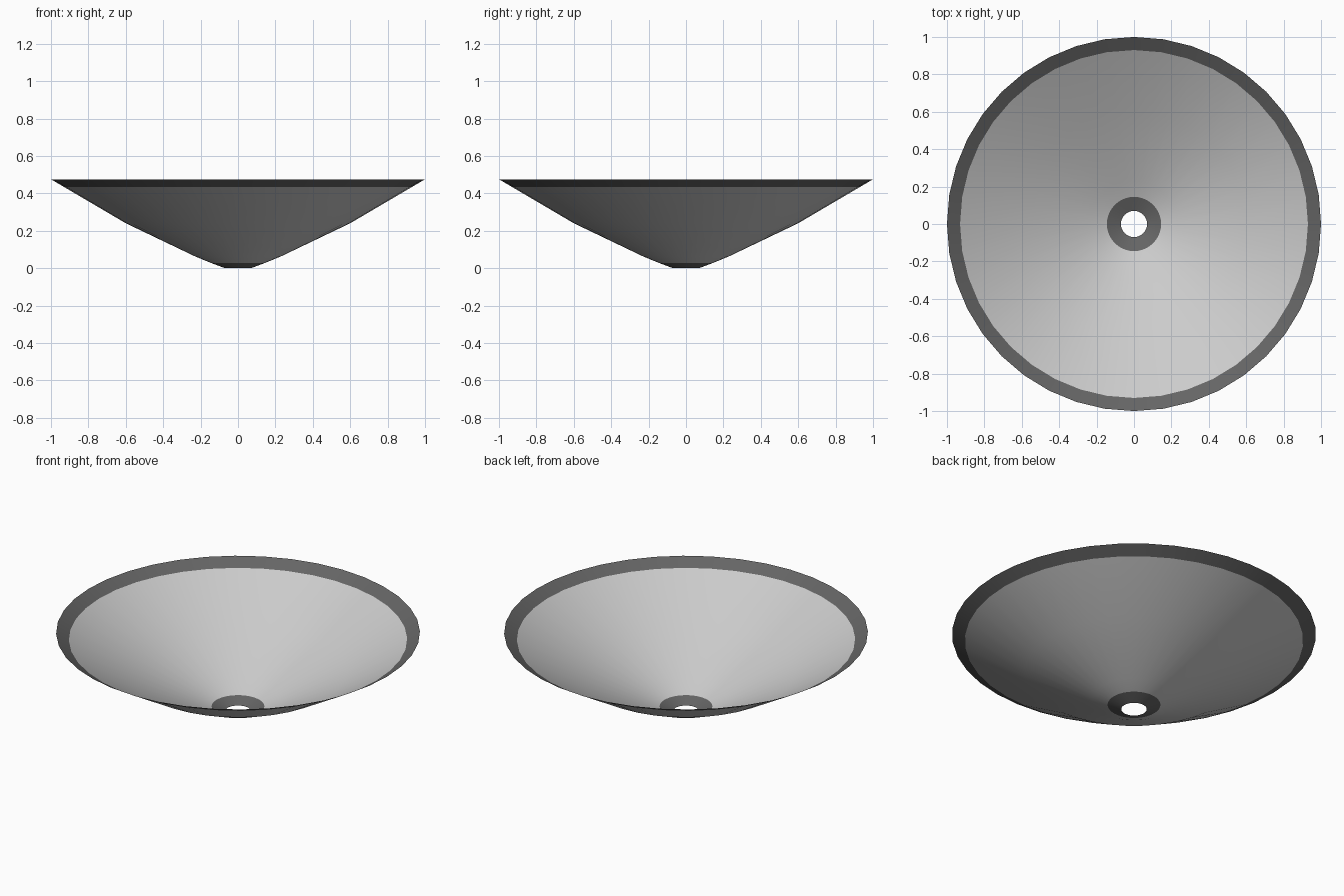
import bpy
import bmesh
import math
from mathutils import Vector

cube = bpy.data.objects.get("Cube")
if cube:
    bpy.data.objects.remove(cube, do_unlink=True)


def make_material(name, value):
    mat = bpy.data.materials.new(name)
    mat.use_nodes = True
    colour = (value, value, value, 1.0)
    mat.diffuse_color = colour
    mat.node_tree.nodes["Principled BSDF"].inputs["Base Color"].default_value = colour
    return mat


# Half profile of the thin dish: radius and height, from the hole to the rim
PROFILE = [(0.07, 0.0), (0.145, 0.028), (0.23, 0.063),
           (0.6, 0.24), (0.93, 0.434), (1.0, 0.475)]
SEGMENTS = 40
COLLAR_RADIUS, RIM_RADIUS = 0.145, 0.93

# Spin the profile into an open shell
bm = bmesh.new()
verts = [bm.verts.new((r, 0, z)) for r, z in PROFILE]
edges = [bm.edges.new(pair) for pair in zip(verts, verts[1:])]
bmesh.ops.spin(bm, geom=verts + edges, cent=(0, 0, 0), axis=(0, 0, 1),
               angle=math.tau, steps=SEGMENTS, use_merge=False)
bmesh.ops.remove_doubles(bm, verts=bm.verts, dist=0.001)

# Surface faces into the bowl; collar and rim bands are dark
bm.normal_update()
bmesh.ops.reverse_faces(bm, faces=[f for f in bm.faces if f.normal.z < 0])
for face in bm.faces:
    radius = Vector(face.calc_center_median()).xy.length
    face.material_index = int(radius < COLLAR_RADIUS or radius > RIM_RADIUS)
    face.smooth = True

mesh = bpy.data.meshes.new("dish")
bm.to_mesh(mesh)
bm.free()
mesh.materials.append(make_material("light grey", 0.6))
mesh.materials.append(make_material("dark grey", 0.13))

dish = bpy.data.objects.new("dish", mesh)
bpy.context.collection.objects.link(dish)
